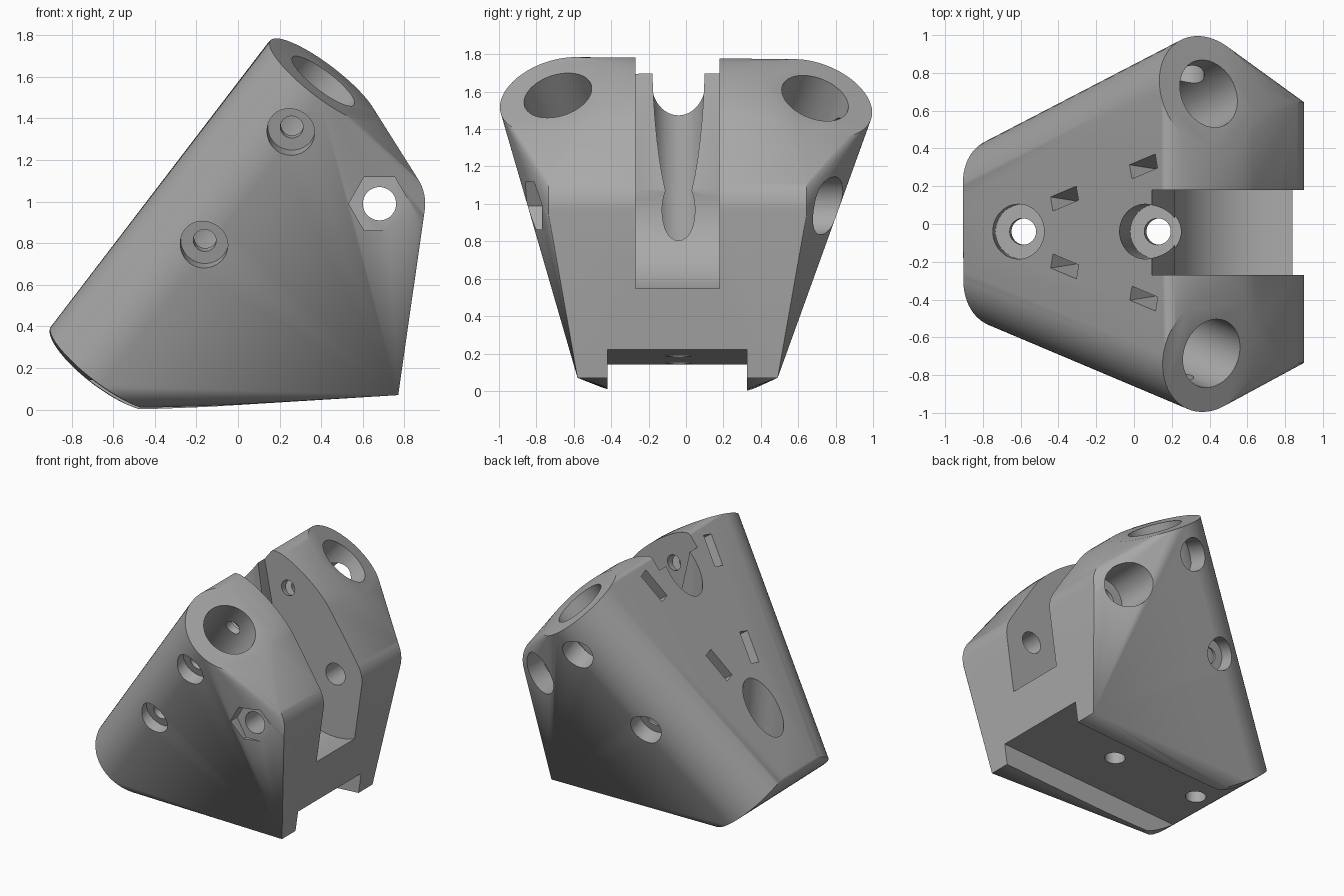
import bpy, bmesh, math
from mathutils import Vector, Matrix

if "Cube" in bpy.data.objects:
    bpy.data.objects.remove(bpy.data.objects["Cube"], do_unlink=True)

MID = -0.045          # symmetry plane of the bracket, in y


def mirror(v):
    return Vector((v[0], 2 * MID - v[1], v[2]))


def ring(center, axis, radius, n):
    """Points of a circle square to an axis."""
    rot = Vector(axis).to_track_quat('Z', 'Y')
    return [Vector(center) + rot @ Vector((radius * math.cos(a), radius * math.sin(a), 0))
            for a in (2 * math.pi * i / n for i in range(n))]


def hull(name, points):
    bm = bmesh.new()
    for p in points:
        bm.verts.new(p)
    res = bmesh.ops.convex_hull(bm, input=bm.verts[:])
    loose = {g for g in res["geom_interior"] + res["geom_unused"] if isinstance(g, bmesh.types.BMVert)}
    bmesh.ops.delete(bm, geom=list(loose), context='VERTS')
    bmesh.ops.dissolve_limit(bm, angle_limit=0.003, verts=bm.verts[:], edges=bm.edges[:])
    bmesh.ops.recalc_face_normals(bm, faces=bm.faces[:])
    me = bpy.data.meshes.new(name)
    bm.to_mesh(me)
    bm.free()
    ob = bpy.data.objects.new(name, me)
    bpy.context.collection.objects.link(ob)
    return ob


def cylinder(name, a, b, radius, n=48):
    a, b = Vector(a), Vector(b)
    return hull(name, ring(a, b - a, radius, n) + ring(b, b - a, radius, n))


def prism(name, profile, y0, y1):
    """Extrude an xz profile along y."""
    bm = bmesh.new()
    face = bm.faces.new([bm.verts.new((x, y0, z)) for x, z in profile])
    ext = bmesh.ops.extrude_face_region(bm, geom=[face])
    moved = [g for g in ext["geom"] if isinstance(g, bmesh.types.BMVert)]
    bmesh.ops.translate(bm, verts=moved, vec=(0, y1 - y0, 0))
    bmesh.ops.recalc_face_normals(bm, faces=bm.faces[:])
    me = bpy.data.meshes.new(name)
    bm.to_mesh(me)
    bm.free()
    ob = bpy.data.objects.new(name, me)
    bpy.context.collection.objects.link(ob)
    return ob


# Two splayed rod sockets: top and bottom centres
rods = [(Vector((0.41, -0.685, 1.58)), Vector((-0.645, -0.24, 0.205))),
        (Vector((0.395, 0.69, 1.565)), Vector((-0.645, 0.15, 0.205)))]
pivot_x, pivot_z = 0.68, 0.99

# Solid body: skin over both sockets, the pivot barrel and the bottom edge
points = [Vector((0.77, y, 0.07)) for y in (-0.58, 0.49)]
for top, low in rods:
    points += ring(top, top - low, 0.32, 72) + ring(low, top - low, 0.32, 72)
for y in (-0.735, 0.645):
    points += ring((pivot_x, y, pivot_z), (0, 1, 0), 0.22, 64)
body = hull("bracket_body", points)

cutters = []

# Rod bores
for top, low in rods:
    d = (top - low).normalized()
    cutters.append(cylinder("rod_bore", top + d * 0.2, top - d * 1.3, 0.187, 64))

# Arm slot with a rounded back around the pivot
arc = [(pivot_x + 0.47 * math.cos(a), pivot_z + 0.47 * math.sin(a))
       for a in (math.radians(170 + 5 * i) for i in range(31))]
cutters.append(prism("arm_slot", arc + [(1.3, 2), (0.035, 2)], -0.27, 0.18))

# Rail channel underneath
cutters.append(prism("rail_channel", [(-1.2, 0.116), (1.2, 0.242), (1.2, -0.3), (-1.2, -0.3)],
                     -0.42, 0.325))

# Pivot bolt hole, hexagonal nut seat, round head seat
hole = lambda y: (pivot_x, y, pivot_z)
cutters.append(cylinder("pivot_hole", hole(-1.2), hole(1.2), 0.08))
nut = [(pivot_x + 0.148 * math.cos(i * math.pi / 3), pivot_z + 0.148 * math.sin(i * math.pi / 3))
       for i in range(6)]
cutters.append(prism("nut_seat", nut, -1.2, -0.77))
cutters.append(cylinder("bolt_head_seat", hole(0.5), hole(1.2), 0.155))

# Mounting screws, square to the rail channel
up = Vector((-0.052, 0, 1)).normalized()
for x, z, floor in ((-0.58, 0.17, 0.16), (0.135, 0.2, 0.2)):
    base = Vector((x, MID + 0.005, z))
    cutters.append(cylinder("mount_hole", base - up * 0.2, base + up * 0.5, 0.07))
    cutters.append(cylinder("mount_head_bore", base + up * floor, base + up * 2, 0.145))

# Clamp screws and their nut slots, same on both sides
rod_dir = (rods[0][0] - rods[0][1]).normalized()
screw = Vector((0.05, 0.95, 0.28)).normalized()
out = rod_dir.cross(screw).normalized()
clamps = [(Vector((0.253, -0.95, 1.33)), Vector((0.05, -0.395, 1.64)), 0.8),
          (Vector((-0.165, -0.787, 0.785)), Vector((-0.37, -0.225, 1.095)), 0.62)]
for flip in (lambda v: Vector(v), mirror):
    for seat, slot, length in clamps:
        cutters.append(cylinder("clamp_hole", flip(seat), flip(seat + screw * length), 0.055, 32))
        cutters.append(cylinder("clamp_head_seat", flip(seat - screw * 0.2),
                                flip(seat + screw * 0.1), 0.115))
        corners = [slot + rod_dir * a * 0.115 + screw * b * 0.038 + out * c
                   for a in (-1, 1) for b in (-1, 1) for c in (-0.4, 0.15)]
        cutters.append(hull("nut_slot", [flip(p) for p in corners]))

# Cut everything out of the body
for c in cutters:
    c.hide_render = True
    mod = body.modifiers.new(c.name, 'BOOLEAN')
    mod.operation = 'DIFFERENCE'
    mod.solver = 'EXACT'
    mod.object = c
bpy.context.view_layer.update()
cut = bpy.data.meshes.new_from_object(body.evaluated_get(bpy.context.evaluated_depsgraph_get()))
body.modifiers.clear()
body.data = cut
for c in cutters:
    bpy.data.objects.remove(c, do_unlink=True)

# One grey plastic
grey = bpy.data.materials.new("grey_plastic")
grey.use_nodes = True
grey.diffuse_color = (0.4, 0.4, 0.4, 1)
grey.node_tree.nodes["Principled BSDF"].inputs["Base Color"].default_value = (0.4, 0.4, 0.4, 1)
body.data.materials.clear()
body.data.materials.append(grey)

bpy.ops.object.select_all(action='DESELECT')
body.select_set(True)
bpy.context.view_layer.objects.active = body
bpy.ops.object.shade_smooth_by_angle(angle=math.radians(25))
